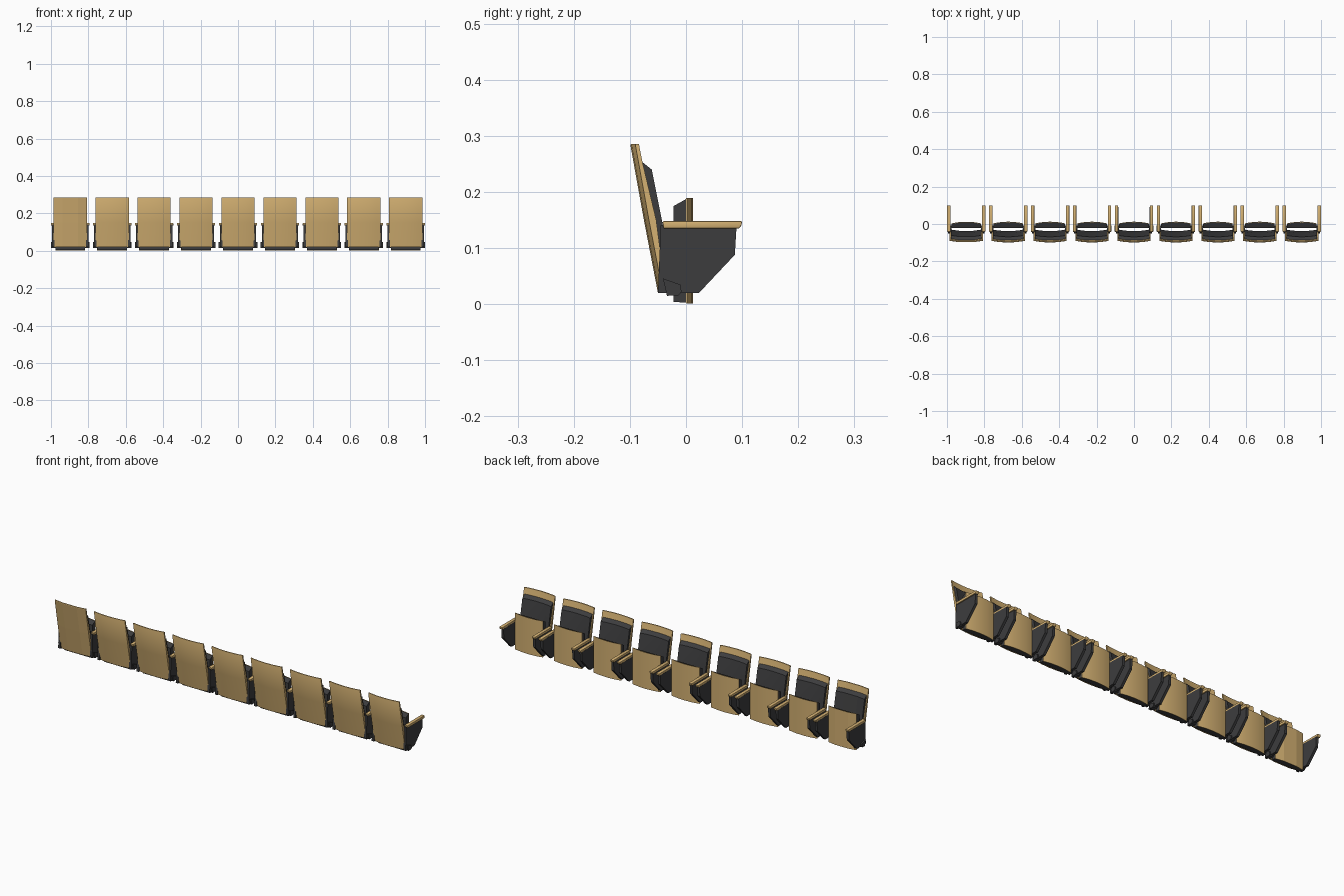
import bpy, bmesh, math

if "Cube" in bpy.data.objects:
    bpy.data.objects.remove(bpy.data.objects["Cube"])


def material(name, rgb):
    m = bpy.data.materials.new(name)
    m.diffuse_color = (*rgb, 1)
    m.use_nodes = True
    m.node_tree.nodes["Principled BSDF"].inputs["Base Color"].default_value = m.diffuse_color
    return m


WOOD = material("light_wood", (0.66, 0.44, 0.17))
DARK = material("charcoal", (0.046, 0.046, 0.048))

SMOOTH_COLS = [-1, -0.75, -0.47, 0, 0.47, 0.75, 1]
FLAT_COLS = [-1, -0.47, 0.47, 1]
COUNT, SPACING = 9, 0.2242


def loft(name, mat, profile, xc, half, cols=(-1, 1), smooth=True, bevel=0):
    """Sweep a closed side profile of (y, z, bulge) along x, bowing it in y."""
    bm = bmesh.new()
    rings = []
    for f in cols:
        rings.append([bm.verts.new((xc + f * half, y + b * (1 - f * f), z))
                      for y, z, b in profile])
    n = len(profile)
    for a, c in zip(rings, rings[1:]):
        for i in range(n):
            j = (i + 1) % n
            bm.faces.new((a[i], a[j], c[j], c[i]))
    bm.faces.new(rings[0])
    bm.faces.new(rings[-1][::-1])
    if bevel:
        bmesh.ops.bevel(bm, geom=bm.edges[:], offset=bevel, segments=2,
                        profile=0.5, affect='EDGES')
    bmesh.ops.recalc_face_normals(bm, faces=bm.faces[:])
    me = bpy.data.meshes.new(name)
    bm.to_mesh(me)
    bm.free()
    me.materials.append(mat)
    if smooth:
        me.polygons.foreach_set("use_smooth", [True] * len(me.polygons))
        me.set_sharp_from_angle(angle=math.radians(30))
    ob = bpy.data.objects.new(name, me)
    bpy.context.collection.objects.link(ob)
    return ob


def flat(points):
    return [(y, z, 0) for y, z in points]


def bowed(points, b):
    return [(y, z, b) for y, z in points]


# Side profiles
SHELL = bowed([(-0.041, 0.02), (-0.066, 0.15), (-0.090, 0.283), (-0.089, 0.286),
               (-0.084, 0.286), (-0.078, 0.255), (-0.053, 0.15), (-0.036, 0.02)], -0.009)
BACK_PAD = bowed([(-0.042, 0.05), (-0.060, 0.15), (-0.081, 0.256), (-0.061, 0.24),
                  (-0.041, 0.14), (-0.030, 0.05)], -0.008)
SEAT_PAD = [(-0.022, 0.004, 0), (-0.022, 0.175, 0), (0.001, 0.188, 0.009), (0.001, 0.003, 0.009)]
SEAT_PAN = bowed([(0.0, 0.002), (0.0, 0.189), (0.003, 0.189), (0.003, 0.001)], 0.0095)
PANEL = flat([(-0.05, 0.02), (0.023, 0.02), (0.087, 0.088), (0.09, 0.137), (-0.045, 0.14)])
ARMREST = flat([(-0.042, 0.148), (0.1, 0.148), (0.099, 0.141), (0.095, 0.135), (-0.040, 0.135)])
BRACKET = flat([(-0.041, 0.046), (-0.010, 0.035), (-0.008, 0.022), (-0.013, 0.016), (-0.034, 0.015)])

for k in range(COUNT):
    xc = (k - (COUNT - 1) / 2) * SPACING
    smooth = k > 0                       # the first chair is faceted
    cols = SMOOTH_COLS if smooth else FLAT_COLS
    # Backrest and folded-up seat
    loft("backrest_shell", WOOD, SHELL, xc, 0.0885, cols, smooth)
    loft("backrest_cushion", DARK, BACK_PAD, xc, 0.082, cols, smooth)
    loft("seat_cushion", DARK, SEAT_PAD, xc, 0.079, cols, smooth)
    loft("seat_pan", WOOD, SEAT_PAN, xc, 0.080, cols, smooth)
    # Side panels, armrests and pivot brackets
    for s in (-1, 1):
        loft("side_panel", DARK, PANEL, xc + s * 0.0905, 0.0065)
        loft("armrest", WOOD, ARMREST, xc + s * 0.0935, 0.009, smooth=smooth, bevel=0.002)
        loft("pivot_bracket", DARK, BRACKET, xc + s * 0.0912, 0.012)
